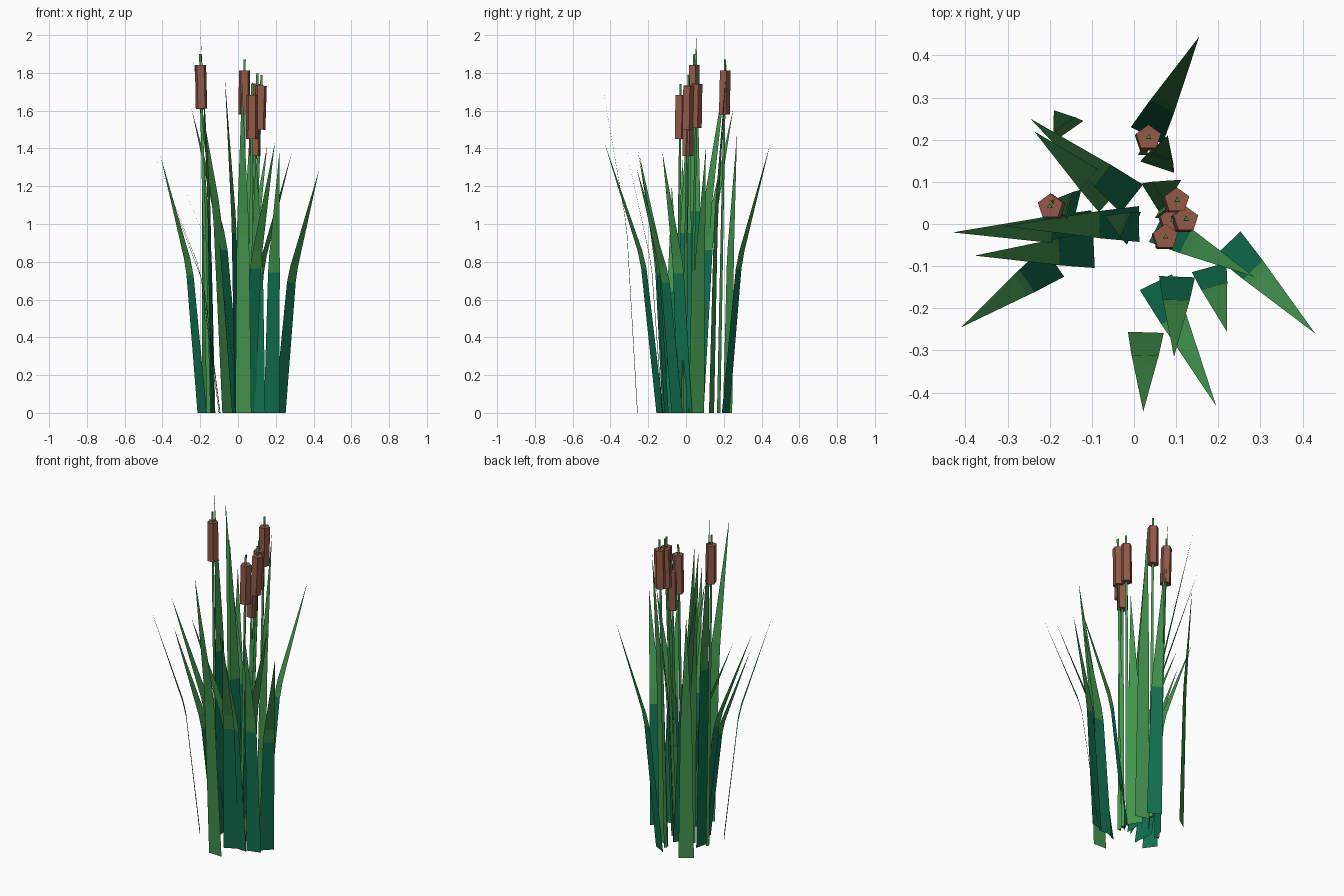
import bpy, bmesh, math
from mathutils import Vector

if "Cube" in bpy.data.objects:
    bpy.data.objects.remove(bpy.data.objects["Cube"])


def material(name, rgb):
    m = bpy.data.materials.new(name)
    m.diffuse_color = (*rgb, 1)
    m.use_nodes = True
    m.node_tree.nodes["Principled BSDF"].inputs["Base Color"].default_value = m.diffuse_color
    return m


GREEN = material("leaf green", (0.055, 0.30, 0.075))
TEAL = material("deep base green", (0.006, 0.17, 0.085))
BROWN = material("seed head brown", (0.29, 0.10, 0.065))


def finish(name, bm, mats):
    me = bpy.data.meshes.new(name)
    bm.to_mesh(me)
    bm.free()
    for m in mats:
        me.materials.append(m)
    ob = bpy.data.objects.new(name, me)
    bpy.context.collection.objects.link(ob)
    return ob


# Flat bent leaf: horizontal base edge across the lean, tapering to a point
def leaf(i, bx, by, tx, ty, h, dark_base):
    base, lean = Vector((bx, by, 0)), Vector((tx - bx, ty - by, 0))
    side = Vector((-lean.y, lean.x, 0)).normalized() * 0.0425
    bm = bmesh.new()
    rows = []
    # fraction of lean, fraction of height, relative width
    for out, up, w in ((0, 0, 1), (0.29, 0.535, 0.76), (0.36, 0.60, 0.68)):
        c = base + lean * out + Vector((0, 0, h * up))
        rows.append((bm.verts.new(c - side * w), bm.verts.new(c + side * w)))
    tip = bm.verts.new((tx, ty, h))
    for k in range(2):
        f = bm.faces.new((rows[k][0], rows[k][1], rows[k + 1][1], rows[k + 1][0]))
        f.material_index = 1 if (k == 0 and dark_base) else 0
    bm.faces.new((rows[2][0], rows[2][1], tip))
    finish(f"leaf_{i}", bm, [GREEN, TEAL])


# Tapered prism between two points
def rod(name, a, b, r1, r2, sides, mat):
    d = b - a
    bm = bmesh.new()
    bmesh.ops.create_cone(bm, cap_ends=True, segments=sides, radius1=r1,
                          radius2=r2, depth=d.length)
    ob = finish(name, bm, [mat])
    ob.location = (a + b) / 2
    ob.rotation_euler = Vector((0, 0, 1)).rotation_difference(d).to_euler()


# base x, base y, tip x, tip y, height, dark base
LEAVES = [
    (0.03, 0.21, 0.155, 0.445, 1.42, 1),
    (0.222, -0.047, 0.43, -0.26, 1.29, 1),
    (0.055, -0.005, 0.285, -0.125, 1.38, 1),
    (0.028, -0.257, 0.022, -0.445, 1.75, 0),
    (0.052, -0.138, 0.195, -0.432, 1.43, 1),
    (0.102, -0.125, 0.095, -0.315, 1.39, 1),
    (0.178, -0.103, 0.22, -0.255, 1.39, 1),
    (-0.19, -0.09, -0.41, -0.245, 1.36, 1),
    (-0.10, -0.01, -0.43, -0.02, 1.34, 1),
    (-0.095, -0.062, -0.378, -0.075, 1.20, 1),
    (0.012, 0.0, -0.31, -0.005, 1.25, 1),
    (-0.135, 0.04, -0.198, 0.055, 2.0, 1),
    (-0.005, 0.06, -0.246, 0.25, 1.61, 1),
    (-0.055, 0.06, -0.237, 0.22, 1.87, 0),
    (-0.155, 0.22, -0.19, 0.27, 1.48, 0),
    (0.0, -0.01, -0.07, 0.02, 1.78, 1),
    (0.055, 0.135, 0.08, 0.21, 1.78, 0),
    (0.04, 0.06, 0.112, 0.105, 1.40, 0),
]
for i, row in enumerate(LEAVES, 1):
    leaf(i, *row)

# Cattails: base x, base y, top x, top y, stem height
CATTAILS = [
    (-0.155, 0.02, -0.20, 0.042, 1.90),
    (0.02, 0.17, 0.035, 0.206, 1.87),
    (0.06, 0.02, 0.103, 0.057, 1.80),
    (0.06, -0.02, 0.125, 0.012, 1.79),
    (0.06, -0.05, 0.075, -0.03, 1.74),
    (0.07, -0.01, 0.092, 0.01, 1.65),
]
for i, (bx, by, tx, ty, h) in enumerate(CATTAILS, 1):
    a, b = Vector((bx, by, 0)), Vector((tx, ty, h))
    rod(f"stem_{i}", a, b, 0.012, 0.007, 3, GREEN)
    rod(f"seed_head_{i}", a.lerp(b, 1 - 0.29 / h), a.lerp(b, 1 - 0.058 / h),
        0.032, 0.031, 5, BROWN)
